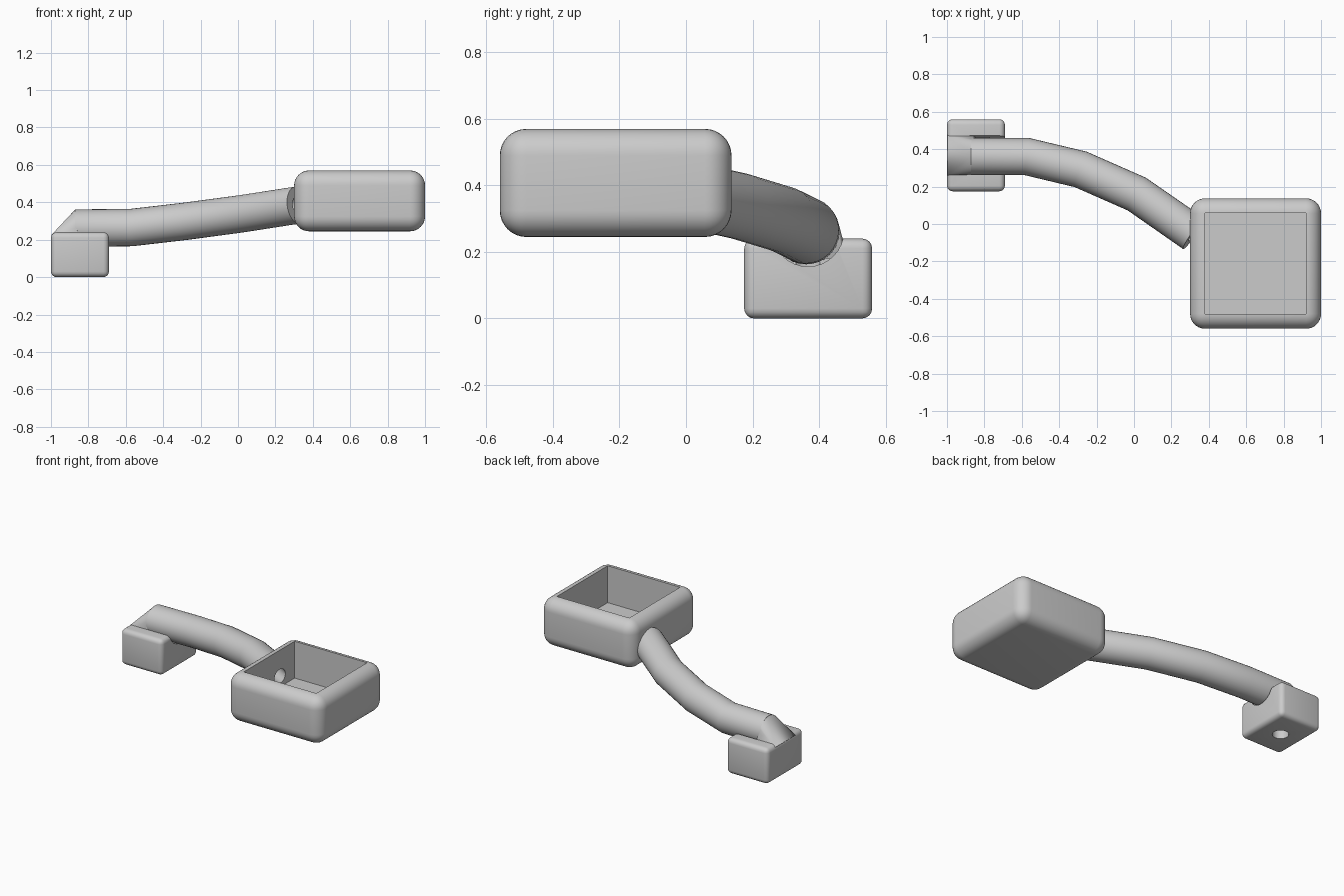
import bpy, bmesh, math
from mathutils import Vector

if "Cube" in bpy.data.objects:
    bpy.data.objects.remove(bpy.data.objects["Cube"], do_unlink=True)

grey = bpy.data.materials.new("plain_grey")
grey.use_nodes = True
grey.diffuse_color = (0.6, 0.6, 0.6, 1)
grey.node_tree.nodes["Principled BSDF"].inputs["Base Color"].default_value = (0.6, 0.6, 0.6, 1)


def select(ob):
    bpy.ops.object.select_all(action='DESELECT')
    ob.select_set(True)
    bpy.context.view_layer.objects.active = ob


def add_mesh(name, bm):
    bmesh.ops.recalc_face_normals(bm, faces=bm.faces)
    mesh = bpy.data.meshes.new(name)
    bm.to_mesh(mesh)
    bm.free()
    mesh.materials.append(grey)
    ob = bpy.data.objects.new(name, mesh)
    bpy.context.collection.objects.link(ob)
    return ob


def box(name, low, high, bevel=0.0, segments=6):
    low, high = Vector(low), Vector(high)
    bm = bmesh.new()
    bmesh.ops.create_cube(bm, size=1)
    for v in bm.verts:
        v.co = Vector(v.co[i] * (high - low)[i] + (low + high)[i] / 2 for i in range(3))
    if bevel:
        bmesh.ops.bevel(bm, geom=bm.edges[:], offset=bevel, segments=segments,
                        profile=0.5, affect='EDGES')
    return add_mesh(name, bm)


def tube(name, path, radius, sides=32):
    """Sweep a circle along a path, with flat end caps."""
    pts = [Vector(p) for p in path]
    bm = bmesh.new()
    rings = []
    for i, p in enumerate(pts):
        d = (pts[min(i + 1, len(pts) - 1)] - pts[max(i - 1, 0)]).normalized()
        ref = Vector((0, 1, 0)) if abs(d.z) > 0.9 else Vector((0, 0, 1))
        u = d.cross(ref).normalized()
        w = u.cross(d)
        angles = [2 * math.pi * k / sides for k in range(sides)]
        rings.append([bm.verts.new(p + radius * (u * math.cos(a) + w * math.sin(a)))
                      for a in angles])
    for a, b in zip(rings, rings[1:]):
        for k in range(sides):
            n = (k + 1) % sides
            bm.faces.new((a[k], a[n], b[n], b[k]))
    bm.faces.new(rings[0])
    bm.faces.new(rings[-1])
    return add_mesh(name, bm)


def cut(ob, *cutters):
    for c in cutters:
        mod = ob.modifiers.new("cut", 'BOOLEAN')
        mod.operation = 'DIFFERENCE'
        mod.solver = 'EXACT'
        mod.object = c
        select(ob)
        bpy.ops.object.modifier_apply(modifier=mod.name)


# Main parts: open tray, mounting base, curved arm
tray = box("tray", (0.3, -0.56, 0.245), (1, 0.137, 0.57), 0.08, 8)
base = box("mounting_base", (-1, 0.175, 0), (-0.69, 0.56, 0.24), 0.03, 4)
start = (-0.87, 0.362, 0.262)
bends = [(-0.57, 0.36, 0.265), (-0.285, 0.292, 0.298),
         (0.015, 0.16, 0.338), (0.26, -0.01, 0.376)]
arm = tube("curved_arm", [start] + bends + [(0.32, -0.052, 0.385)], 0.1)

# Sloped end of the arm, flaring down to the outer edge of the base
bm = bmesh.new()
for k in range(17):
    a = math.pi * k / 16
    bm.verts.new((start[0], start[1] + 0.1 * math.cos(a), start[2] + 0.1 * math.sin(a)))
for y in (0.26, 0.475):
    for x in (-1, -0.87):
        bm.verts.new((x + 0.002, y, 0.225))
        bm.verts.new((x + 0.03, y, 0.18))
bmesh.ops.convex_hull(bm, input=bm.verts[:])
arm_end = add_mesh("arm_end", bm)

# Cutters: tray cavity, cradle in the base, cable channel and its entry hole
cavity = box("cavity_cutter", (0.38, -0.48, 0.322), (0.92, 0.06, 0.8))
cradle = tube("cradle_cutter", [(-0.88, 0.367, 0.264), (-0.6, 0.367, 0.264)], 0.108)
channel = tube("channel_cutter", [(-0.845, 0.362, 0.262)] + bends + [(0.42, -0.125, 0.4)], 0.047, 24)
entry = tube("entry_cutter", [(-0.845, 0.367, -0.1), (-0.845, 0.367, 0.27)], 0.05, 24)
cut(tray, cavity, channel)
cut(base, cradle, entry)
cut(arm, channel, entry)
for c in (cavity, cradle, channel, entry):
    bpy.data.objects.remove(c, do_unlink=True)

# Smooth rounded surfaces, crisp rims
for ob in (tray, base, arm, arm_end):
    select(ob)
    bpy.ops.object.shade_smooth_by_angle(angle=math.radians(30))
